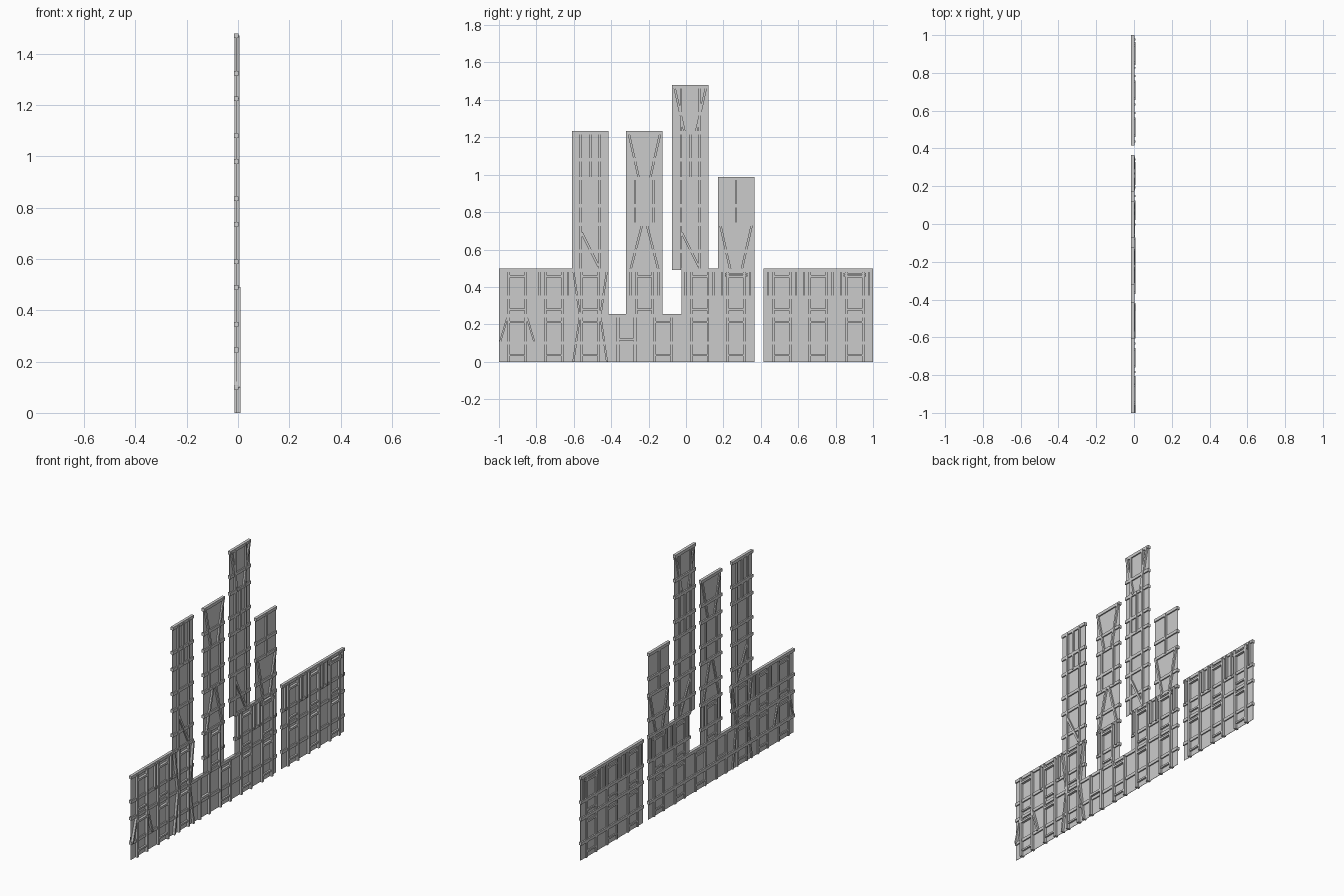
import bpy, bmesh, math
from mathutils import Matrix, Vector

if "Cube" in bpy.data.objects:
    bpy.data.objects.remove(bpy.data.objects["Cube"])

grey = bpy.data.materials.new("plain_grey")
grey.use_nodes = True
colour = (0.6, 0.6, 0.6, 1)
grey.diffuse_color = colour
grey.node_tree.nodes["Principled BSDF"].inputs["Base Color"].default_value = colour

W, H = 0.195, 0.245          # bay width and storey height
SHEET = (-0.007, -0.005)     # x ranges, back to front
RAIL = (-0.015, 0.002)
POST = (-0.014, 0.005)
FRAME = (-0.014, 0.009)


def bar(bm, a, b, width, depth):
    """Flat timber from a to b (y, z), with a given x range."""
    d = Vector((0, b[0] - a[0], b[1] - a[1]))
    centre = Vector((sum(depth) / 2, (a[0] + b[0]) / 2, (a[1] + b[1]) / 2))
    turn = Matrix.Rotation(math.atan2(d.z, d.y), 4, 'X')
    size = Matrix.Diagonal((depth[1] - depth[0], d.length, width, 1))
    bmesh.ops.create_cube(bm, size=1, matrix=Matrix.Translation(centre) @ turn @ size)


def pair(bm, y, z, a, b, width, depth):
    """Two timbers mirrored about the middle of a bay."""
    for s in (-1, 1):
        bar(bm, (y + s * a[0], z + a[1]), (y + s * b[0], z + b[1]), width, depth)


def storey(bm, y, floor, style):
    z = floor * H
    # infill sheet, middle rail and top plate
    bar(bm, (y - W / 2, z + H / 2), (y + W / 2, z + H / 2), H, SHEET)
    for rail in (0.1, H):
        bar(bm, (y - W / 2, z + rail), (y + W / 2, z + rail), 0.018, RAIL)
    for part in style.split():
        if part == "window":
            pair(bm, y, z, (0.045, 0), (0.045, H), 0.013, FRAME)
            bar(bm, (y - 0.045, z + 0.212), (y + 0.045, z + 0.212), 0.012, FRAME)
            bar(bm, (y - 0.045, z + 0.035), (y + 0.045, z + 0.035), 0.01, POST)
        elif part == "studs":
            pair(bm, y, z, (0.075, 0.1), (0.075, H), 0.01, FRAME)
        elif part == "posts":
            pair(bm, y, z, (0.05, 0), (0.05, H), 0.012, POST)
        elif part == "middle":
            bar(bm, (y, z), (y, z + H), 0.012, POST)
        elif part == "feet":
            pair(bm, y, z, (0.093, 0.1), (0.05, H), 0.01, FRAME)
        elif part == "spread":
            pair(bm, y, z, (0.09, 0), (0.055, H), 0.01, FRAME)
        elif part == "gather":
            pair(bm, y, z, (0.055, 0), (0.09, H), 0.01, FRAME)
        elif part == "peak":
            pair(bm, y, z, (0.075, 0), (0.012, H), 0.012, POST)
        elif part == "vee":
            pair(bm, y, z, (0.03, 0), (0.085, H), 0.012, POST)
        elif part == "slant":
            bar(bm, (y - 0.045, z + 0.2), (y + 0.045, z + 0.02), 0.012, POST)
        elif part == "door":
            pair(bm, y, z, (0.045, 0), (0.045, H), 0.016, FRAME)
            bar(bm, (y - 0.045, z + 0.12), (y + 0.045, z + 0.12), 0.014, FRAME)
        elif part == "shelf":
            for h in (0.215, 0.225):
                bar(bm, (y - 0.06, z + h), (y + 0.06, z + h), 0.007, FRAME)


def wall(name, bays):
    bm = bmesh.new()
    for y, first, styles in bays:
        for i, style in enumerate(styles):
            storey(bm, y, first + i, style)
    mesh = bpy.data.meshes.new(name)
    bm.to_mesh(mesh)
    bm.free()
    mesh.materials.append(grey)
    obj = bpy.data.objects.new(name, mesh)
    bpy.context.scene.collection.objects.link(obj)


def bay(i):
    return -1 + W * (i + 0.5)


# long lower wall
wall("main_wall", [
    (bay(0), 0, ["window feet", "window"]),
    (bay(1), 0, ["window", "window studs"]),
    (bay(2), 0, ["window spread", "window gather"]),
    (bay(3), 0, ["door"]),
    (bay(4), 0, ["window"]),
    (bay(5), 0, ["window", "window studs"]),
    (bay(6), 0, ["window", "window studs shelf"]),
])

# separate wall at the back end
wall("side_wall", [
    (1 - W * 2.5, 0, ["window", "window studs"]),
    (1 - W * 1.5, 0, ["window", "window studs"]),
    (1 - W * 0.5, 0, ["window", "window studs shelf"]),
])

# tall strips rising from the main wall
wall("first_tower", [(bay(2), 2, ["posts slant", "posts", "posts middle"])])
wall("second_tower", [(-0.222, 1, ["window studs", "peak", "posts", "vee"])])
wall("third_tower", [(0.023, 2, ["posts slant", "posts", "posts middle", "posts vee"])])
wall("fourth_tower", [(bay(6), 2, ["vee", "middle"])])
